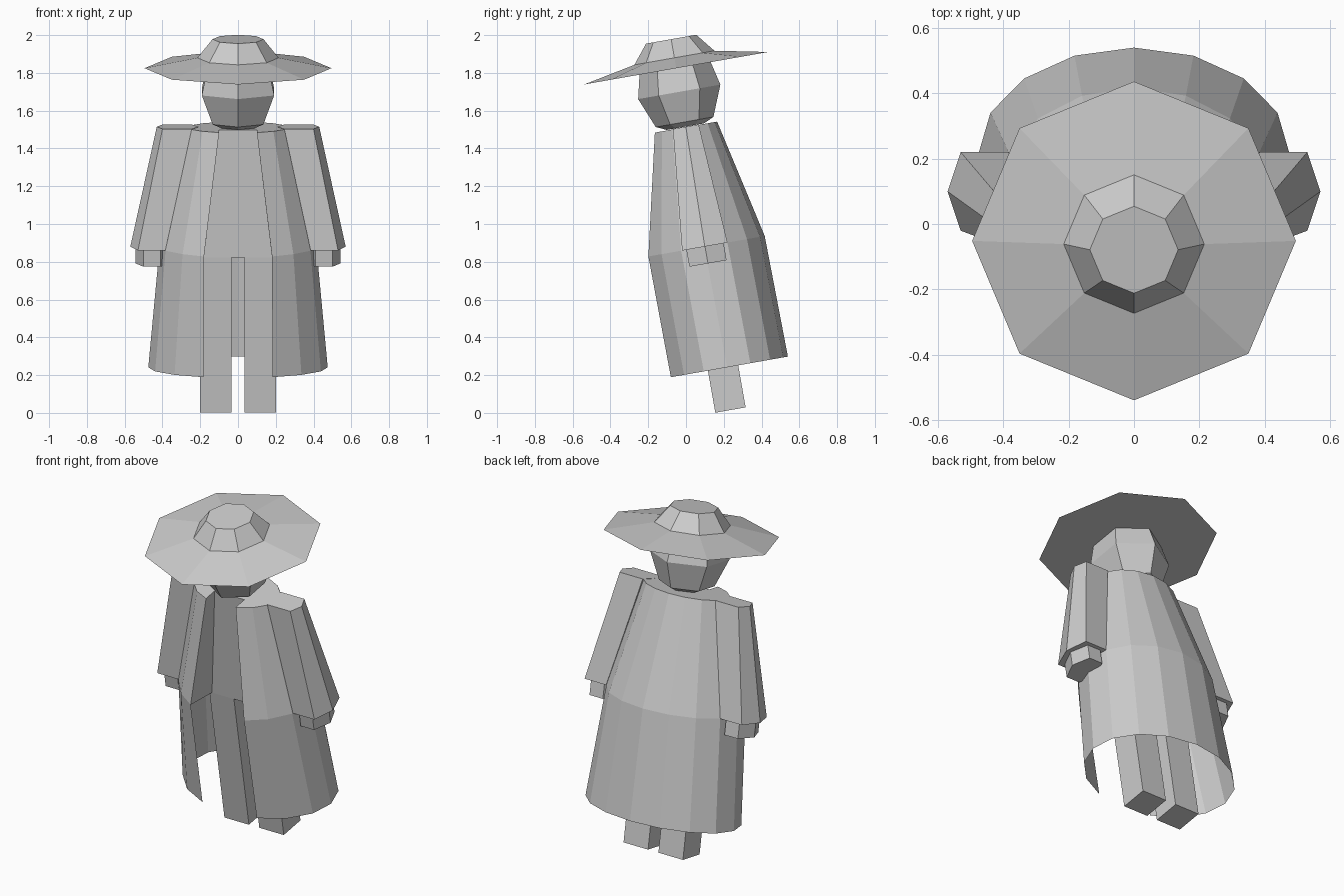
import bpy, bmesh, math
from mathutils import Matrix

if "Cube" in bpy.data.objects:
    bpy.data.objects.remove(bpy.data.objects["Cube"])

AXIS_Y = 0.26                                   # body axis before leaning
LEAN = Matrix.Rotation(math.radians(10), 4, 'X')  # whole figure leans forward

cloth = bpy.data.materials.new("plain_grey")
cloth.diffuse_color = (0.6, 0.6, 0.6, 1)
cloth.use_nodes = True
cloth.node_tree.nodes["Principled BSDF"].inputs["Base Color"].default_value = cloth.diffuse_color


def ring(n, rx, ry, z, cx=0.0, cy=AXIS_Y, start=0.0):
    """Closed polygon; the first point faces the front (-y) when start is 0."""
    return [(cx + rx * math.sin(start + 2 * math.pi * i / n),
             cy - ry * math.cos(start + 2 * math.pi * i / n), z) for i in range(n)]


def loft(name, rings, closed=True, bottom=True, top=True, recalc=True):
    """Skin a stack of rings, listed from bottom to top."""
    bm = bmesh.new()
    rows = [[bm.verts.new(p) for p in r] for r in rings]
    n = len(rows[0])
    for lo, hi in zip(rows, rows[1:]):
        for i in range(n if closed else n - 1):
            j = (i + 1) % n
            bm.faces.new((lo[i], lo[j], hi[j], hi[i]))
    if bottom:
        bm.faces.new(rows[0][::-1])
    if top:
        bm.faces.new(rows[-1])
    if recalc:
        bmesh.ops.recalc_face_normals(bm, faces=bm.faces)
    bm.transform(LEAN)
    me = bpy.data.meshes.new(name)
    bm.to_mesh(me)
    bm.free()
    me.materials.append(cloth)
    ob = bpy.data.objects.new(name, me)
    bpy.context.collection.objects.link(ob)
    return ob


def box_ring(x0, x1, y0, y1, z):
    return [(x0, y0, z), (x1, y0, z), (x1, y1, z), (x0, y1, z)]


# Hat: wide shallow brim and tapered crown
loft("hat_brim", [ring(8, 0.495, 0.495, 1.806, cy=0.266),
                  ring(8, 0.215, 0.215, 1.862, cy=0.266)], top=False)
loft("hat_crown", [ring(8, 0.215, 0.215, 1.862, cy=0.266),
                   ring(8, 0.135, 0.135, 1.962, cy=0.266)], bottom=False)

# Head: six-sided, widest in the middle
loft("head", [ring(6, r, r, z) for r, z in
              ((0.10, 1.493), (0.155, 1.518), (0.221, 1.68), (0.19, 1.812))])


# Coat: sixteen-sided oval with its two front faces left open
def coat_ring(a, b, cy, z, gap):
    pts = ring(16, a, b, z, cy=cy)[1:]
    pts[0] = (gap, pts[0][1], z)
    pts[-1] = (-gap, pts[-1][1], z)
    return pts


hem = coat_ring(0.475, 0.327, 0.256, 0.20, 0.183)
waist = coat_ring(0.415, 0.325, 0.248, 0.85, 0.18)
collar = coat_ring(0.265, 0.174, 0.256, 1.49, 0.10)
loft("coat_skirt", [hem, waist], closed=False, bottom=False, top=False, recalc=False)

# Upper coat closes around a recessed chest panel
waist_in = [(-0.18, 0.15, 0.81), (0.18, 0.15, 0.81)]
collar_in = [(-0.10, 0.18, 1.49), (0.10, 0.18, 1.49)]
loft("coat_upper", [waist + waist_in, collar + collar_in], bottom=False, recalc=False)

# Limbs on both sides
for side, s in (("right", 1), ("left", -1)):
    # sleeve: six-sided, flaring toward the wrist; points are mirrored by s
    def cuff(z, outer, shoulder, inner_corner, inner, half, cy):
        xs = ((outer, 0), (shoulder, half), (inner_corner, half),
              (inner, 0), (inner_corner, -half), (shoulder, -half))
        return [(s * x, cy + y, z) for x, y in xs]

    loft(side + "_sleeve", [cuff(0.85, 0.57, 0.53, 0.385, 0.345, 0.122, 0.251),
                            cuff(1.492, 0.43, 0.40, 0.245, 0.21, 0.069, 0.262)])
    loft(side + "_hand", [cuff(0.759, 0.542, 0.50, 0.41, 0.37, 0.10, 0.252),
                          cuff(0.86, 0.542, 0.50, 0.41, 0.37, 0.10, 0.252)])
    loft(side + "_leg", [box_ring(s * 0.035, s * 0.2, 0.153, 0.316, z)
                         for z in (-0.026, 0.81)])
